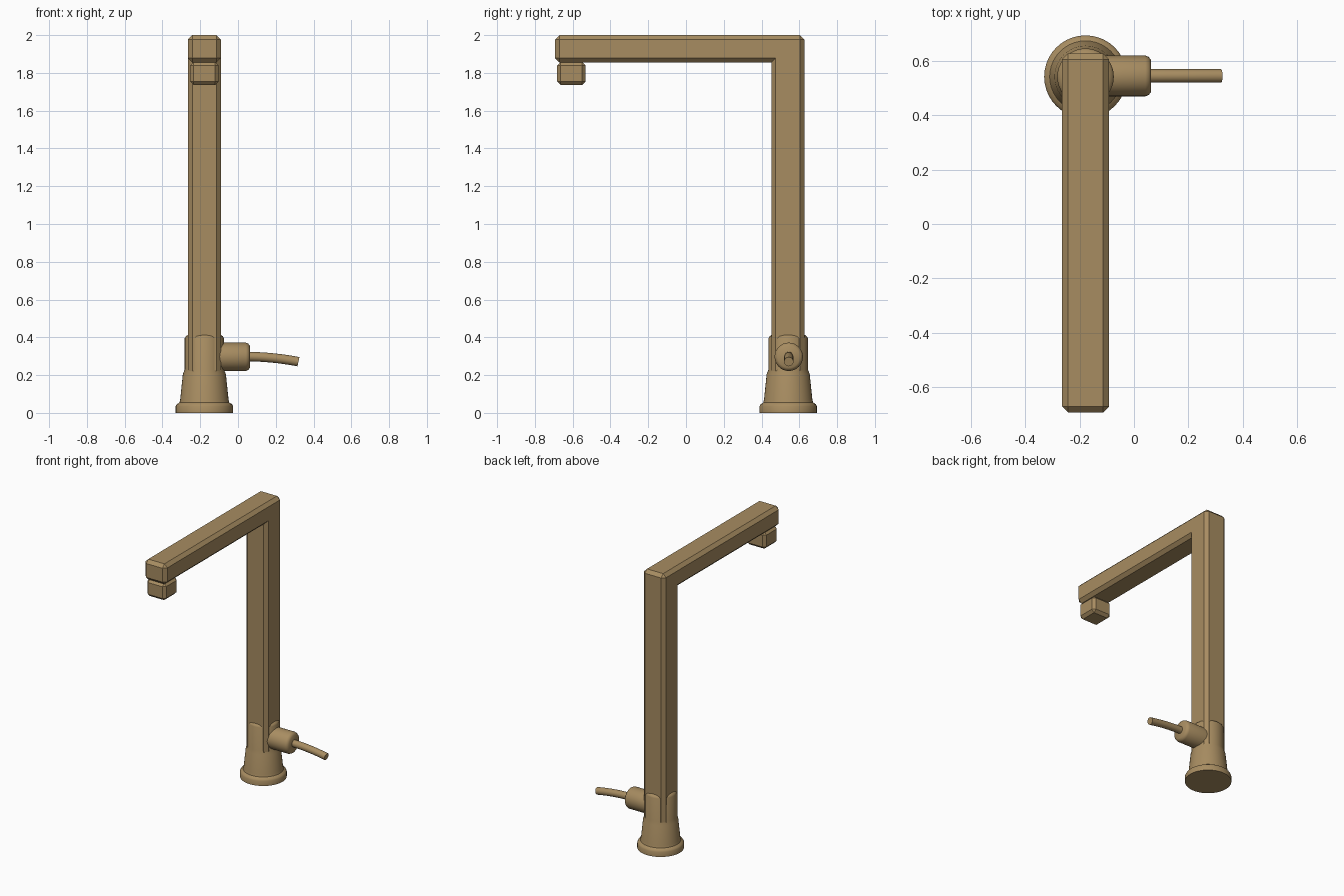
import bpy, bmesh, math
from mathutils import Matrix, Vector

cube = bpy.data.objects.get("Cube")
if cube:
    bpy.data.objects.remove(cube, do_unlink=True)

BASE_X, BASE_Y = -0.178, 0.541

brass = bpy.data.materials.new("brushed brass")
brass.use_nodes = True
colour = (0.39, 0.265, 0.12, 1)
brass.diffuse_color = colour
brass.node_tree.nodes["Principled BSDF"].inputs["Base Color"].default_value = colour


def finish(name, bm, smooth=False):
    bmesh.ops.recalc_face_normals(bm, faces=bm.faces)
    mesh = bpy.data.meshes.new(name)
    bm.to_mesh(mesh)
    bm.free()
    mesh.materials.append(brass)
    obj = bpy.data.objects.new(name, mesh)
    bpy.context.collection.objects.link(obj)
    if smooth:
        bpy.ops.object.select_all(action="DESELECT")
        obj.select_set(True)
        bpy.context.view_layer.objects.active = obj
        bpy.ops.object.shade_smooth_by_angle(angle=math.radians(40))
    return obj


def skin(name, rings):
    """Bridge equal rings of points and cap both ends."""
    bm = bmesh.new()
    loops = [[bm.verts.new(p) for p in ring] for ring in rings]
    n = len(loops[0])
    for a, b in zip(loops, loops[1:]):
        for i in range(n):
            j = (i + 1) % n
            bm.faces.new((a[i], a[j], b[j], b[i]))
    bm.faces.new(loops[0])
    bm.faces.new(loops[-1])
    return finish(name, bm, smooth=True)


def circle(centre, radius, u, v, sides):
    steps = [math.tau * i / sides for i in range(sides)]
    return [centre + radius * (u * math.cos(t) + v * math.sin(t)) for t in steps]


X, Y, Z = (Vector(axis) for axis in Matrix.Identity(3))

# Flared round base with a collar gripping the post
base_profile = [(0.152, 0), (0.152, 0.035), (0.146, 0.046), (0.132, 0.055), (0.128, 0.07),
                (0.114, 0.205), (0.104, 0.23), (0.104, 0.395), (0.098, 0.406), (0.08, 0.418)]
skin("base", [circle(Vector((BASE_X, BASE_Y, z)), r, X, Y, 40) for r, z in base_profile])

# Square spout: an L profile pulled sideways, chamfered on all outer edges
half = 0.087
front, back, inner = -0.693, 0.627, 0.452
profile = [(inner, 0.2), (back, 0.2), (back, 2), (front, 2), (front, 1.855), (inner, 1.855)]
bm = bmesh.new()
face = bm.faces.new([bm.verts.new((BASE_X - half, y, z)) for y, z in profile])
pulled = bmesh.ops.extrude_face_region(bm, geom=[face])
bmesh.ops.translate(bm, vec=X * half * 2,
                    verts=[g for g in pulled["geom"] if isinstance(g, bmesh.types.BMVert)])
bmesh.ops.recalc_face_normals(bm, faces=bm.faces)
outer = [e for e in bm.edges if e.is_convex]
bmesh.ops.bevel(bm, geom=outer, offset=0.023, segments=1, affect="EDGES", profile=0.5)
finish("spout", bm)

# Chamfered outlet block under the spout tip
bm = bmesh.new()
bmesh.ops.create_cube(bm, size=1, matrix=Matrix.Translation((BASE_X, -0.607, 1.797))
                      @ Matrix.Diagonal((0.152, 0.152, 0.122, 1)))
bmesh.ops.bevel(bm, geom=bm.edges[:], offset=0.019, segments=1, affect="EDGES", profile=0.5)
finish("outlet", bm)

# Round handle hub on the left side
hub_profile = [(0.075, -0.13), (0.075, 0.042), (0.07, 0.054), (0.058, 0.063)]
skin("handle_hub", [circle(Vector((x, BASE_Y + 0.003, 0.297)), r, Y, Z, 32)
                    for r, x in hub_profile])

# Gently drooping lever
rings = []
for i in range(9):
    t = i / 8
    slope = 0.22 * t
    along = Vector((math.cos(slope), 0, -math.sin(slope)))
    centre = Vector((0.04 + 0.28 * t, BASE_Y + 0.003, 0.298 - 0.027 * t * t))
    rings.append(circle(centre, 0.025, Y, along.cross(Y), 16))
skin("lever", rings)
